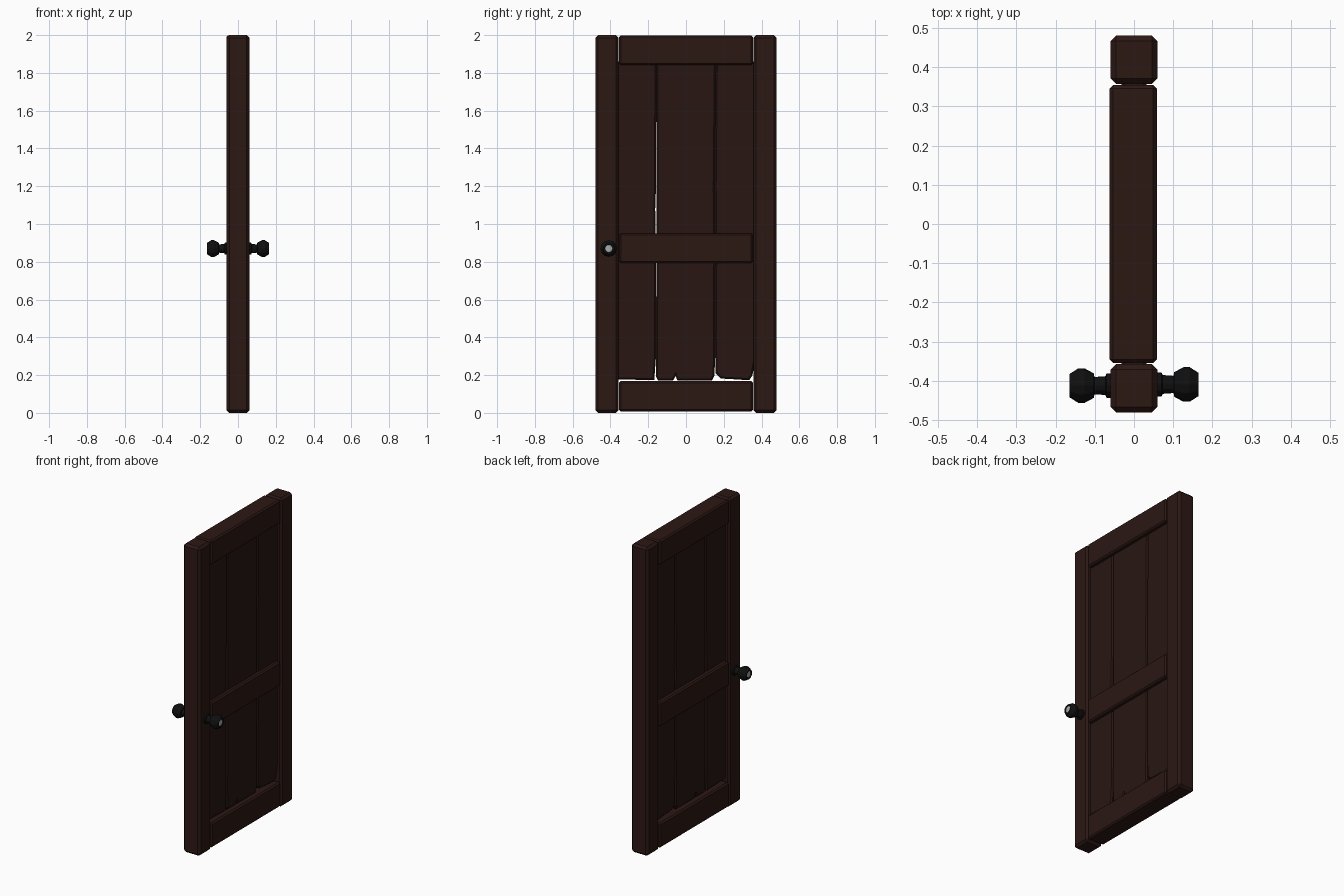
import bpy, bmesh, math
from mathutils import Matrix, Vector

if "Cube" in bpy.data.objects:
    bpy.data.objects.remove(bpy.data.objects["Cube"])


def material(name, rgb):
    m = bpy.data.materials.new(name)
    m.diffuse_color = (*rgb, 1)
    m.use_nodes = True
    m.node_tree.nodes["Principled BSDF"].inputs["Base Color"].default_value = m.diffuse_color
    return m


WOOD = material("dark_wood", (0.025, 0.009, 0.007))
PANEL = material("panel_wood", (0.021, 0.008, 0.006))
IRON = material("black_iron", (0.005, 0.005, 0.005))
STEEL = material("worn_steel", (0.4, 0.4, 0.4))


def finish(bm, name, *mats):
    bmesh.ops.recalc_face_normals(bm, faces=bm.faces)
    me = bpy.data.meshes.new(name)
    bm.to_mesh(me)
    bm.free()
    ob = bpy.data.objects.new(name, me)
    for m in mats:
        me.materials.append(m)
    bpy.context.collection.objects.link(ob)
    return ob


def beam(name, lo, hi, chamfer):
    """Chamfered timber between two opposite corners."""
    bm = bmesh.new()
    lo, hi = Vector(lo), Vector(hi)
    bmesh.ops.create_cube(bm, size=1, matrix=Matrix.Translation((lo + hi) / 2)
                          @ Matrix.Diagonal((*(hi - lo), 1)))
    bmesh.ops.bevel(bm, geom=bm.edges[:], offset=chamfer, segments=1,
                    affect='EDGES', clamp_overlap=True)
    return finish(bm, name, WOOD)


def plank(name, outline, half=0.032, chamfer=0.008):
    """Worn board: (y, z) outline extruded through x, both rims chamfered."""
    bm = bmesh.new()
    face = bm.faces.new([bm.verts.new((-half, y, z)) for y, z in outline])
    ext = bmesh.ops.extrude_face_region(bm, geom=[face], use_keep_orig=True)
    bmesh.ops.translate(bm, vec=(2 * half, 0, 0),
                        verts=[g for g in ext["geom"] if isinstance(g, bmesh.types.BMVert)])
    bmesh.ops.recalc_face_normals(bm, faces=bm.faces)
    rims = [e for e in bm.edges if abs(e.verts[0].co.x - e.verts[1].co.x) < 1e-5]
    bmesh.ops.bevel(bm, geom=rims, offset=chamfer, segments=1,
                    affect='EDGES', clamp_overlap=True)
    return finish(bm, name, PANEL)


def knob(name, side, y, z, sides=12):
    """Turned knob: (x, radius) profile spun about the x axis."""
    profile = [(0.05, 0.031), (0.07, 0.031), (0.073, 0.024), (0.101, 0.022),
               (0.102, 0.031), (0.126, 0.044), (0.142, 0.044), (0.164, 0.030),
               (0.164, 0.022), (0.161, 0.020)]
    bm = bmesh.new()
    rings = []
    for x, r in profile:
        rings.append([bm.verts.new((side * x,
                                    y + r * math.cos(2 * math.pi * i / sides),
                                    z + r * math.sin(2 * math.pi * i / sides)))
                      for i in range(sides)])
    for a, b in zip(rings, rings[1:]):
        for i in range(sides):
            j = (i + 1) % sides
            bm.faces.new((a[i], a[j], b[j], b[i]))
    bm.faces.new(rings[0])
    bm.faces.new(rings[-1]).material_index = 1
    return finish(bm, name, IRON, STEEL)


# Upright stiles
beam("lock_stile", (-0.06, -0.48, 0), (0.06, -0.357, 2), 0.014)
beam("hinge_stile", (-0.06, 0.357, 0), (0.06, 0.48, 2), 0.014)

# Cross rails
for label, z0, z1 in (("bottom", 0.008, 0.168), ("middle", 0.793, 0.95), ("top", 1.842, 1.998)):
    beam(label + "_rail", (-0.062, -0.354, z0), (0.058, 0.354, z1), 0.009)

# Warped infill planks
plank("left_plank", [(-.37, .178), (-.168, .173), (-.159, .3), (-.16, .93), (-.163, 1.08),
                     (-.158, 1.22), (-.157, 1.86), (-.37, 1.86)])
plank("middle_plank", [(-.158, .19), (-.148, .172), (-.068, .172), (-.055, .195), (-.046, .172),
                       (.138, .172), (.152, .2), (.155, .8), (.152, 1.2), (.158, 1.86),
                       (-.157, 1.86), (-.157, 1.22), (-.156, .93), (-.159, .3)])
plank("right_plank", [(.157, .21), (.185, .182), (.335, .173), (.352, .2), (.37, .3),
                      (.37, 1.86), (.158, 1.86), (.152, 1.2), (.155, .8), (.152, .4)])

# Door knobs, one on each face
knob("front_knob", 1, -0.409, 0.87)
knob("back_knob", -1, -0.412, 0.87)
